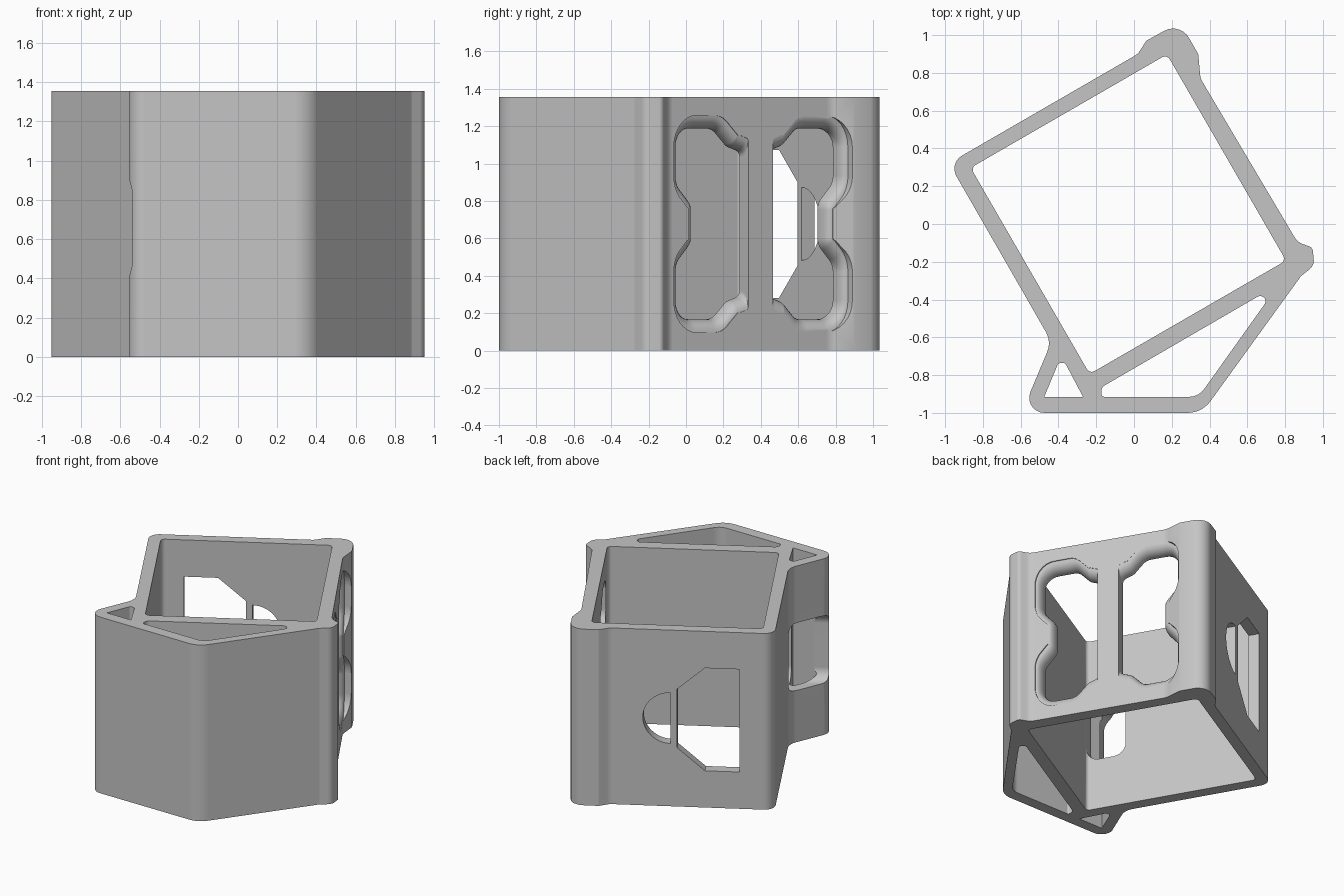
import bpy, bmesh, math
from mathutils import Vector

HEIGHT = 1.355
MID = HEIGHT / 2
ANGLE = math.radians(30)
ACROSS = Vector((math.cos(ANGLE), math.sin(ANGLE), 0))   # direction of the windowed wall
ALONG = Vector((-math.sin(ANGLE), math.cos(ANGLE), 0))   # direction of the back wall

if "Cube" in bpy.data.objects:
    bpy.data.objects.remove(bpy.data.objects["Cube"])


def local(d, s, z):
    """Point in the turned frame of the main compartment."""
    return ACROSS * d + ALONG * s + Vector((0, 0, z))


def rounded(corners, steps=7):
    """Closed outline with every corner (x, y, radius) rounded."""
    out = []
    n = len(corners)
    for i, (x, y, r) in enumerate(corners):
        p = Vector((x, y))
        a = Vector(corners[i - 1][:2]) - p
        b = Vector(corners[(i + 1) % n][:2]) - p
        if r == 0:
            out.append(p)
            continue
        half = a.angle(b) / 2
        t = min(r / math.tan(half), 0.49 * a.length, 0.49 * b.length)
        r = t * math.tan(half)
        a.normalize()
        b.normalize()
        centre = p + (a + b).normalized() * (r / math.sin(half))
        v0, v1 = p + a * t - centre, p + b * t - centre
        sweep = v0.angle_signed(v1)
        start = math.atan2(v0.y, v0.x)
        for k in range(steps + 1):
            g = start - sweep * k / steps
            out.append(centre + Vector((math.cos(g), math.sin(g))) * r)
    return out


def loft(name, rings):
    """Solid through a stack of matching rings, closed at both ends."""
    bm = bmesh.new()
    loops = [[bm.verts.new(p) for p in ring] for ring in rings]
    n = len(loops[0])
    for lo, hi in zip(loops, loops[1:]):
        for i in range(n):
            j = (i + 1) % n
            bm.faces.new((lo[i], lo[j], hi[j], hi[i]))
    bm.faces.new(loops[0])
    bm.faces.new(loops[-1])
    bmesh.ops.recalc_face_normals(bm, faces=bm.faces)
    mesh = bpy.data.meshes.new(name)
    bm.to_mesh(mesh)
    bm.free()
    obj = bpy.data.objects.new(name, mesh)
    bpy.context.collection.objects.link(obj)
    return obj


def prism(name, outline, z0, z1):
    return loft(name, [[(p.x, p.y, z) for p in outline] for z in (z0, z1)])


def mirrored(upper):
    """Complete an upper half outline by reflecting it about mid height."""
    return upper + [(u, -z, r) for u, z, r in reversed(upper)]


# Outer shell
shell = prism("holder_body", rounded([
    (-.595, -1, .08), (.36, -1, .15),
    (.885, -.275, .04), (.955, -.22, .06), (.945, -.125, .03), (.865, -.095, .08),
    (.352, .77, .1), (.34, .9, 0), (.243, 1.069, .19), (.065, .97, .015),
    (.02, .9, .08), (-.98, .322, .08), (-.437, -.623, .12)]), 0, HEIGHT)

cutters = []

# Main compartment
square = rounded([(-.6, -.57, .03), (.6, -.57, .03), (.6, .69, .03), (-.6, .69, .03)])
cutters.append(loft("main_cavity", [[local(p.x, p.y, z) for p in square] for z in (-.1, HEIGHT + .1)]))

# Front pockets
cutters.append(prism("front_pocket", rounded([
    (-.17, -.915, .015), (.342, -.915, .1), (.766, -.32, .028), (-.175, -.866, .06)]), -.1, HEIGHT + .1))
cutters.append(prism("corner_pocket", rounded([
    (-.475, -.915, 0), (-.27, -.915, 0), (-.365, -.735, .02), (-.4, -.735, .02)]), -.1, HEIGHT + .1))

# Pair of windows with flared outer rims, either side of a central bar
BAR, CENTRE = .077, .06
window = rounded(mirrored([
    (BAR, .385, .04), (.16, .415, .06), (.25, .51, .08),
    (.5, .51, .1), (.5, .22, .1), (.405, .11, .09)]), 8)
# clockwise outline, so the outward normal is the edge turned left
normals = []
for i, p in enumerate(window):
    e = (window[(i + 1) % len(window)] - window[i - 1]).normalized()
    normals.append(Vector((-e.y, e.x)))
stack = [(.45, 0)]
for k in range(7):
    a = math.radians(15 * k)
    stack.append((.612 + .08 * math.sin(a), 1 - math.cos(a)))
stack.append((.95, 1))
for side, label in ((1, "rear"), (-1, "near")):
    rings = []
    for d, flare in stack:
        rings.append([local(d, CENTRE + side * max(BAR, p.x + .04 * flare * m.x),
                            MID + p.y + .07 * flare * m.y)
                      for p, m in zip(window, normals)])
    cutters.append(loft(label + "_window", rings))

# Back wall: chamfered opening and half round opening
chamfered = [Vector(p) for p in ((-.44, .395), (-.2, .395), (-.005, .225),
                                 (-.005, -.225), (-.2, -.395), (-.44, -.395))]
half_round = [Vector((.04 + .195 * math.cos(a), .195 * math.sin(a)))
              for a in (math.radians(-90 + 7.5 * k) for k in range(25))]
for label, outline in (("chamfered_opening", chamfered), ("half_round_opening", half_round)):
    cutters.append(loft(label, [[local(p.x, s, MID + p.y) for p in outline] for s in (.55, .9)]))

# Side port through the corner pocket
port = rounded([(-.568, -.26, .09), (-.28, -.26, .09), (-.28, .26, .09), (-.568, .26, .09)])
cutters.append(loft("side_port", [[local(d, p.x, MID - .02 + p.y) for p in port] for d in (-1.2, -.5)]))

# Carve the shell
bpy.context.view_layer.objects.active = shell
for obj in bpy.context.selected_objects:
    obj.select_set(False)
shell.select_set(True)
for cutter in cutters:
    cutter.hide_render = True
    cut = shell.modifiers.new("cut_" + cutter.name, 'BOOLEAN')
    cut.operation = 'DIFFERENCE'
    cut.solver = 'EXACT'
    cut.object = cutter
    bpy.ops.object.modifier_apply(modifier=cut.name)
for cutter in cutters:
    bpy.data.objects.remove(cutter)

# Finish
grey = bpy.data.materials.new("light_grey")
grey.use_nodes = True
colour = (.56, .56, .56, 1)
grey.diffuse_color = colour
grey.node_tree.nodes["Principled BSDF"].inputs["Base Color"].default_value = colour
shell.data.materials.clear()
shell.data.materials.append(grey)
bpy.ops.object.shade_smooth_by_angle(angle=math.radians(30))
weighted = shell.modifiers.new("even_shading", 'WEIGHTED_NORMAL')
weighted.keep_sharp = True
